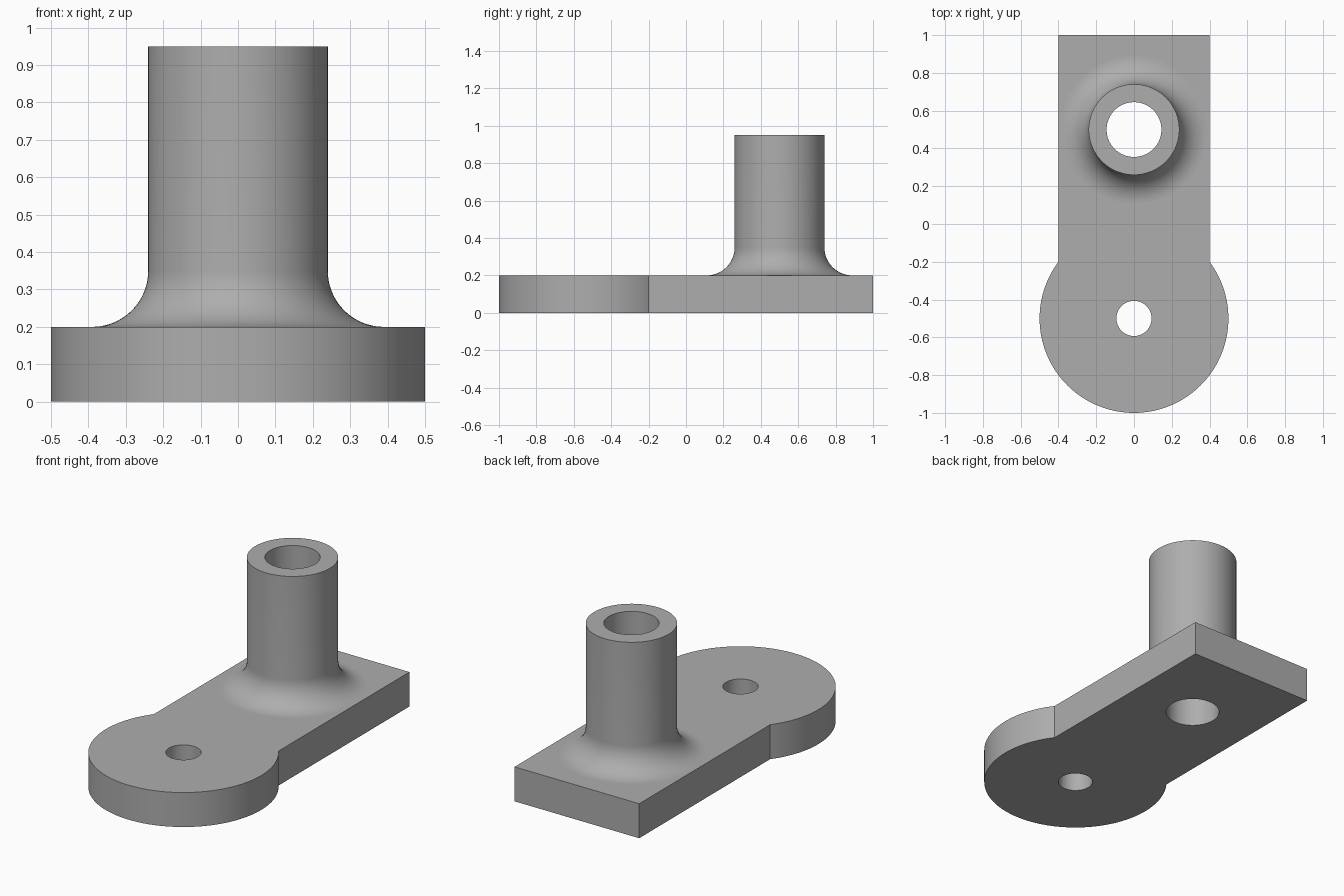
import bpy, bmesh, math
from mathutils import Vector, Matrix

cube = bpy.data.objects.get("Cube")
if cube:
    bpy.data.objects.remove(cube, do_unlink=True)

SEGMENTS = 96
THICKNESS = 0.2
PIVOT_Y, BOSS_Y = -0.5, 0.5
BORE, BOSS, FILLET, HEIGHT = 0.145, 0.24, 0.15, 0.95

grey = bpy.data.materials.new("plain_grey")
grey.use_nodes = True
colour = (0.42, 0.42, 0.42, 1)
grey.diffuse_color = colour
grey.node_tree.nodes["Principled BSDF"].inputs["Base Color"].default_value = colour


def circle(radius, y):
    angles = [2 * math.pi * i / SEGMENTS for i in range(SEGMENTS)]
    return [(radius * math.cos(a), y + radius * math.sin(a)) for a in angles]


def add_loop(bm, points, z):
    verts = [bm.verts.new((x, y, z)) for x, y in points]
    edges = [bm.edges.new((v, verts[i - 1])) for i, v in enumerate(verts)]
    return verts, edges


def wall(bm, low, high):
    for i in range(len(low)):
        bm.faces.new((low[i - 1], low[i], high[i], high[i - 1]))


def finish(bm, name):
    bmesh.ops.recalc_face_normals(bm, faces=bm.faces)
    mesh = bpy.data.meshes.new(name)
    bm.to_mesh(mesh)
    bm.free()
    mesh.materials.append(grey)
    obj = bpy.data.objects.new(name, mesh)
    bpy.context.collection.objects.link(obj)
    bpy.ops.object.select_all(action="DESELECT")
    obj.select_set(True)
    bpy.context.view_layer.objects.active = obj
    bpy.ops.object.shade_smooth_by_angle(angle=math.radians(30))


# Base plate: round end joined to a rectangular arm
corner = math.atan2(0.3, 0.4)
start, sweep = math.pi - corner, math.pi + 2 * corner
outline = [(0.5 * math.cos(start + sweep * i / SEGMENTS),
            PIVOT_Y + 0.5 * math.sin(start + sweep * i / SEGMENTS))
           for i in range(SEGMENTS + 1)]
outline += [(0.4, 1), (-0.4, 1)]
pivot_hole = circle(0.093, PIVOT_Y)

bm = bmesh.new()
rims = []
for z, opening in ((0, BORE), (THICKNESS, BOSS + FILLET)):
    outer, outer_edges = add_loop(bm, outline, z)
    hole, hole_edges = add_loop(bm, pivot_hole, z)
    _, opening_edges = add_loop(bm, circle(opening, BOSS_Y), z)
    bmesh.ops.triangle_fill(bm, use_beauty=True,
                            edges=outer_edges + hole_edges + opening_edges,
                            normal=Vector((0, 0, 1)))
    rims.append((outer, hole))
wall(bm, rims[0][0], rims[1][0])
wall(bm, rims[0][1], rims[1][1])
finish(bm, "base_plate")

# Hollow boss: fillet, outer wall, top ring and through bore
profile = []
for i in range(17):
    a = math.pi / 2 * i / 16
    profile.append((BOSS + FILLET * (1 - math.sin(a)),
                    THICKNESS + FILLET * (1 - math.cos(a))))
profile += [(BOSS, HEIGHT), (BORE, HEIGHT), (BORE, 0)]

bm = bmesh.new()
verts = [bm.verts.new((r, BOSS_Y, z)) for r, z in profile]
edges = [bm.edges.new(pair) for pair in zip(verts, verts[1:])]
bmesh.ops.spin(bm, geom=verts + edges, cent=(0, BOSS_Y, 0), axis=(0, 0, 1),
               angle=2 * math.pi, steps=SEGMENTS, use_merge=True)
bmesh.ops.remove_doubles(bm, verts=bm.verts, dist=0.0001)
finish(bm, "hollow_boss")
